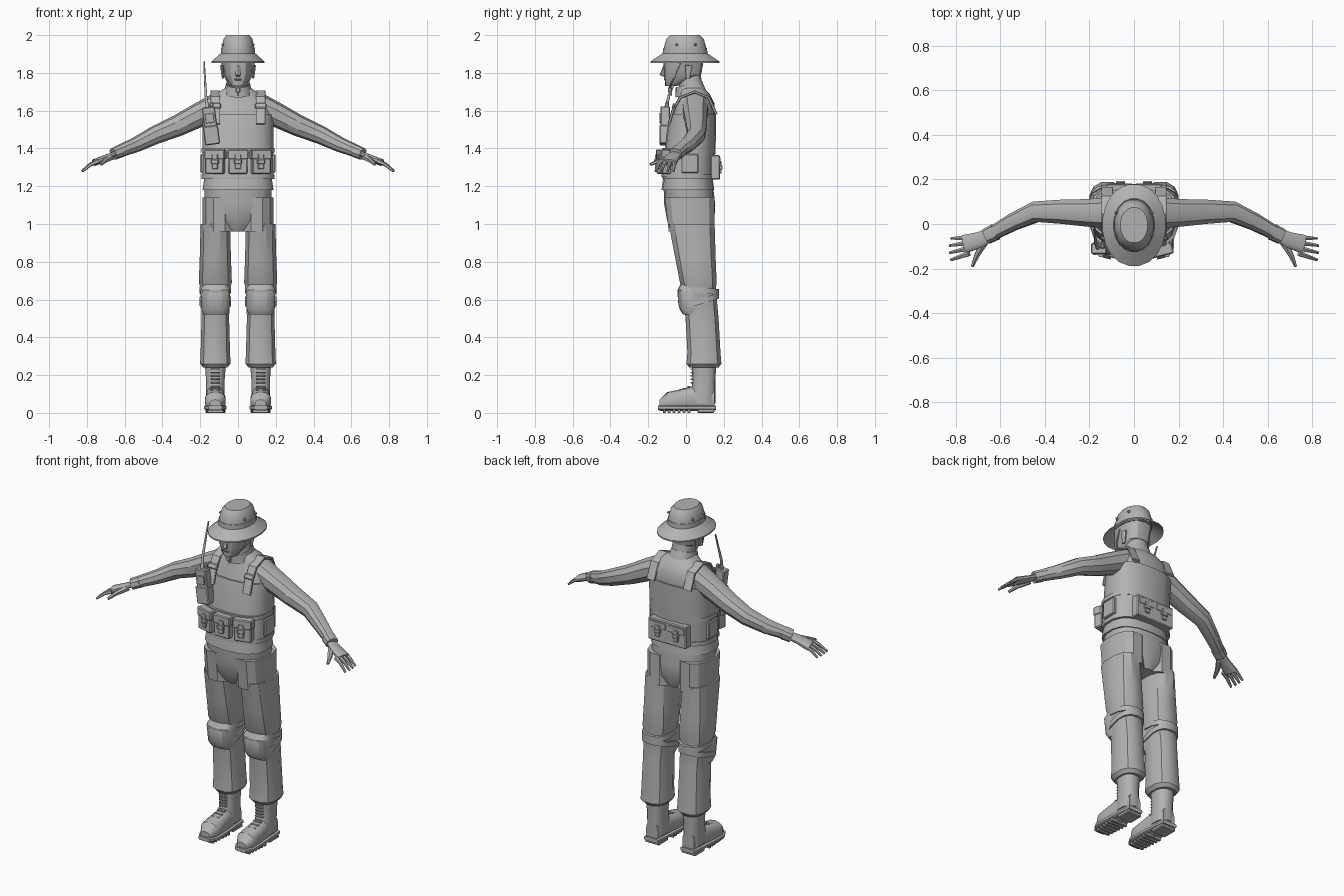
import bpy, bmesh, math
from mathutils import Vector, Matrix

cube = bpy.data.objects.get("Cube")
if cube:
    bpy.data.objects.remove(cube)

grey = bpy.data.materials.new("plain grey")
grey.use_nodes = True
shade = (0.45, 0.45, 0.45, 1)
grey.diffuse_color = shade
grey.node_tree.nodes["Principled BSDF"].inputs["Base Color"].default_value = shade
X, Y, Z = Matrix.Identity(3)
SIDES = (1, -1)


def finish(name, bm):
    bmesh.ops.recalc_face_normals(bm, faces=bm.faces)
    mesh = bpy.data.meshes.new(name)
    bm.to_mesh(mesh)
    bm.free()
    mesh.materials.append(grey)
    part = bpy.data.objects.new(name, mesh)
    bpy.context.collection.objects.link(part)
    bpy.ops.object.select_all(action="DESELECT")
    part.select_set(True)
    bpy.context.view_layer.objects.active = part
    bpy.ops.object.shade_smooth_by_angle(angle=math.radians(32))


def skin(name, sections, side=1, count=14, power=2.5, tilt=0, closed=True):
    """Join rounded sections, each a centre and two half-axis vectors."""
    bm = bmesh.new()
    rings = []
    for centre, across, deep in sections:
        ring = []
        for k in range(count):
            angle = math.tau * (k + 0.5) / count
            c, w = [math.copysign(abs(t) ** (2 / power), t) for t in (math.cos(angle), math.sin(angle))]
            co = centre + across * c + deep * w + Z * tilt * deep.y * w
            co.x *= side
            ring.append(bm.verts.new(co))
        rings.append(ring)
    for low, high in zip(rings, rings[1:]):
        for k in range(count):
            bm.faces.new((low[k - 1], low[k], high[k], high[k - 1]))
    if closed:
        bm.faces.new(rings[0])
        bm.faces.new(rings[-1])
    finish(name, bm)


def stack(name, rows, x=0, **options):
    """Level sections given as height, y, half width and half depth."""
    skin(name, [(Vector((x, y, z)), X * w, Y * d) for z, y, w, d in rows], **options)


def tube(name, path, start, end, axis=X, flat=1, **options):
    """Sections square to a path, with an evenly tapering radius."""
    points = [Vector(p) for p in path]
    last = len(points) - 1
    sections = []
    for i, point in enumerate(points):
        along = (points[min(i + 1, last)] - points[max(i - 1, 0)]).normalized()
        across = (axis - along * axis.dot(along)).normalized()
        radius = start + (end - start) * i / last
        sections.append((point, across * radius, along.cross(across) * radius * flat))
    skin(name, sections, **options)


def box(name, loc, size, bevel=0.005, pitch=0, lean=0, turn=0):
    bm = bmesh.new()
    bmesh.ops.create_cube(bm, size=1)
    bmesh.ops.scale(bm, vec=size, verts=bm.verts)
    bmesh.ops.bevel(bm, geom=bm.edges[:], offset=bevel, segments=1, affect="EDGES")
    spin = Matrix.Rotation(turn, 4, "Z") @ Matrix.Rotation(lean, 4, "Y") @ Matrix.Rotation(pitch, 4, "X")
    bm.transform(Matrix.Translation(loc) @ spin)
    finish(name, bm)


def band(name, z, y, width, depth, half_height, **options):
    stack(name, [(z + h, y, width, depth) for h in (-half_height, half_height)], **options)


# Head, neck and face
stack("head", [(1.73, -.08, .03, .03), (1.75, -.05, .05, .06), (1.79, -.02, .075, .1), (1.9, -.01, .083, .11)])
tube("neck", [(0, .03, 1.66), (0, .02, 1.8)], .07, .055)
stack("nose", [(1.84, -.11, .01, .01), (1.79, -.12, .015, .02), (1.78, -.11, .01, .01)], count=6)
box("lips", (0, -.107, 1.765), (.04, .02, .012))


# Brimmed hat, oval at every height
def hat(name, profile, **options):
    stack(name, [(z, -.005, r * .77, r) for z, r in profile], count=20, power=2.1, **options)


brim = [(1.91, .11), (1.88, .155), (1.86, .185)]
hat("hat_crown", [(1.89, .115), (1.93, .115), (1.98, .1), (2, .08)])
hat("hat_band", [(1.9, .12), (1.93, .118)])
hat("hat_brim", brim + [(z - .008, r) for z, r in reversed(brim)], closed=False)

# Shirt, vest, belts and waist
shirt = [(1.18, .01, .19, .14), (1.25, .01, .18, .13), (1.5, .03, .18, .12), (1.58, .04, .18, .11),
         (1.64, .05, .165, .1), (1.69, .045, .115, .08), (1.72, .03, .07, .065)]
stack("shirt", shirt, count=18)
stack("vest", [(z, y, w + .01, d + .01) for z, y, w, d in shirt[1:4]], count=18)
stack("shirt_collar", [(1.69, .025, .075, .08), (1.74, .015, .065, .07)], tilt=.25)
for height in (1.25, 1.39):
    band("belt", height, .015, .195, .14, .012, count=18)
stack("pelvis", [(1.23, .01, .18, .13), (1.1, .02, .18, .135), (1.02, .025, .16, .125), (.96, .03, .05, .1)], count=18)


# Pouches; face is the y direction of the flap
def pouch(x, y, z, width, depth, height, face, turn=0):
    front = y + face * depth / 2
    box("pouch", (x, y, z), (width, depth, height), turn=turn)
    box("pouch_flap", (x, y + face * .005, z + height * .3), (width + .01, depth, height * .4), turn=turn)
    box("pouch_strap", (x, front, z), (width * .3, .02, height * .6), .002, turn=turn)
    box("pouch_buckle", (x, front, z), (width * .4, .03, height * .2), .003, turn=turn)


pouch(0, -.13, 1.33, .1, .05, .13, -1)
box("back_pack", (0, .155, 1.3), (.25, .05, .13))
for s in SIDES:
    pouch(s * .12, -.115, 1.33, .1, .05, .13, -1, turn=s * .25)
    pouch(s * .06, .165, 1.3, .1, .025, .11, 1)
    box("side_pouch", (s * .185, .02, 1.32), (.025, .09, .1))

# Radio on the right of the chest
LEAN = -.13
box("radio", (-.145, -.11, 1.52), (.07, .05, .2), lean=LEAN)
box("radio_holder", (-.14, -.11, 1.47), (.08, .06, .1), lean=LEAN)
box("radio_grille", (-.15, -.135, 1.56), (.045, .01, .05), .002, lean=LEAN)
box("radio_knob", (-.14, -.1, 1.63), (.02, .02, .03), lean=LEAN)
tube("antenna", [(-.16, -.11, 1.6), (-.17, -.09, 1.68), (-.18, -.02, 1.86)], .01, .004)

# Chin strap end
tube("strap_tail", [(0, -.085, 1.73), (0, -.08, 1.68)], .006, .006)
box("strap_toggle", (0, -.085, 1.71), (.025, .022, .03))

SHOE = [(.15, .12, .04), (.03, .13, .05), (-.05, .11, .055), (-.1, .1, .055), (-.14, .06, .03)]
for s in SIDES:
    # Sides of the head
    tube("ear", [(.08, .01, 1.77), (.085, .015, 1.84)], .01, .02, axis=Y, flat=.5, side=s)
    tube("chin_strap", [(.085, -.02, 1.87), (.08, -.05, 1.8), (.05, -.08, 1.74), (0, -.085, 1.72)],
         .004, .004, axis=Y, side=s, count=6)
    for y in (-.05, .05):
        box("hat_eyelet", (s * .08, y, 1.95), (.015, .015, .015))

    # Shoulder straps
    tube("shoulder_strap", [(.12, -.09, 1.53), (.12, -.07, 1.6), (.12, -.03, 1.67), (.12, .045, 1.7),
                            (.12, .12, 1.67), (.12, .16, 1.58)], .026, .026, flat=.3, side=s, power=5)
    box("strap_buckle", (s * .12, -.065, 1.625), (.06, .015, .03), pitch=-.45)

    # Arms and hands
    tube("sleeve", [(.1, .05, 1.625), (.2, .05, 1.58), (.32, .055, 1.52), (.44, .055, 1.47), (.54, .01, 1.42),
                    (.64, -.045, 1.38)], .073, .032, axis=Y, side=s, count=10, power=2.2)
    tube("cuff", [(.62, -.035, 1.387), (.66, -.055, 1.37)], .038, .036, axis=Y, flat=.9, side=s, count=10)
    tube("hand", [(.64, -.045, 1.376), (.69, -.07, 1.355), (.76, -.09, 1.325)], .03, .042, axis=Y, flat=.45, side=s)
    for i in range(4):
        root = Vector((.74, -.06 - .024 * i, 1.333))
        tip = Vector((.83 - .006 * abs(i - 1.5), -.065 - .032 * i, 1.28))
        tube("finger", [root, root.lerp(tip, .5) + Z * .008, tip], .013, .006, axis=Y, side=s, count=6)
    tube("thumb", [(.67, -.08, 1.355), (.705, -.14, 1.335), (.725, -.19, 1.315)], .018, .007, side=s, count=6)

    # Trouser legs
    LEG = .12
    stack("thigh", [(1.14, .02, .09, .135), (.96, .03, .09, .125)], x=.1, side=s, count=12)
    stack("trouser_leg", [(1, .03, .08, .125), (.82, .05, .085, .11), (.69, .065, .09, .1), (.66, .07, .08, .09),
                          (.5, .085, .075, .09), (.32, .095, .08, .09), (.26, .095, .083, .095), (.24, .095, .065, .08)],
          x=LEG, side=s, count=12)

    # Knee pads and their straps
    stack("knee_pad", [(.68, .03, .065, .06), (.65, .02, .08, .065), (.55, .025, .075, .06), (.52, .035, .065, .05)],
          x=LEG, side=s, power=3)
    stack("knee_cap", [(.65, -.02, .04, .02), (.63, -.025, .05, .02), (.57, -.02, .05, .02), (.54, -.01, .04, .02)],
          x=LEG, side=s, power=3)
    band("upper_knee_strap", .65, .075, .085, .1, .015, x=LEG, side=s, tilt=-.1)
    band("lower_knee_strap", .59, .075, .085, .1, .015, x=LEG, side=s, tilt=.3)

    # Boots, with the shoe and sole running from heel to toe
    stack("boot_shaft", [(.25, .095, .056, .065), (.17, .095, .05, .06), (.05, .085, .05, .07)], x=LEG, side=s)
    skin("boot_shoe", [(X * LEG + Y * y + Z * (h / 2 + .01), X * w, Z * h / 2) for y, h, w in SHOE], side=s)
    skin("boot_sole", [(X * LEG + Y * y * 1.06 + Z * .028, X * (w + .006), Z * .012) for y, h, w in SHOE],
         side=s, power=5)
    box("boot_heel", (s * LEG, .105, .011), (.095, .09, .022))
    for i in range(6):
        box("boot_tread", (s * LEG, .015 - .026 * i, .01), (.105 - .004 * i, .016, .02), .003)
    for i in range(5):
        box("boot_lace", (s * LEG, .032, .16 + .018 * i), (.05, .016, .007), .002)
    for i in range(3):
        box("boot_lace", (s * LEG, -.035 + .025 * i, .117 + .01 * i), (.05, .016, .01), .002)
